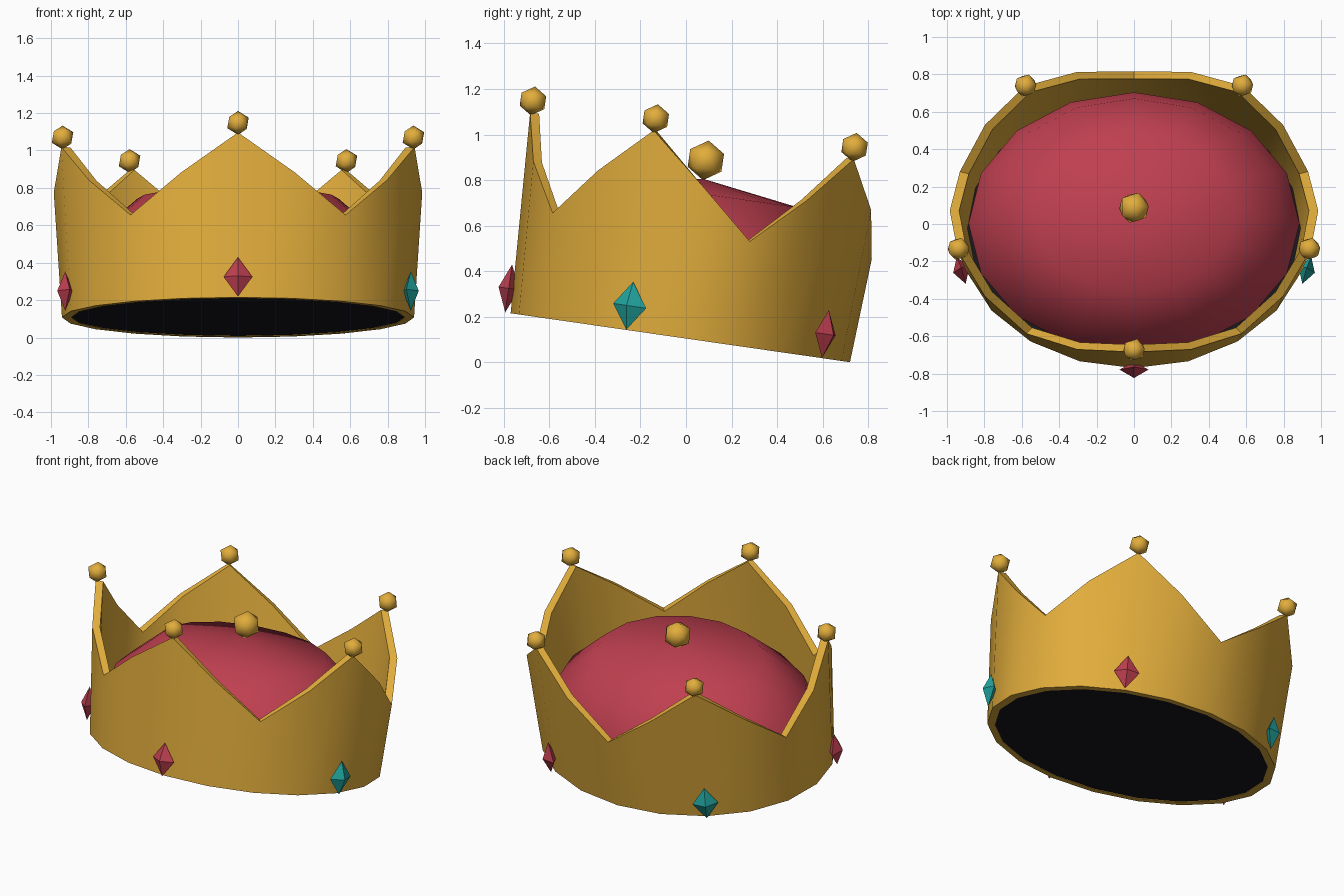
import bpy, bmesh, math
from mathutils import Matrix, Vector

if "Cube" in bpy.data.objects:
    bpy.data.objects.remove(bpy.data.objects["Cube"])

ASPECT = 1.25          # oval: x radius / y radius
SIDES = 20
# (height, outer radius) of the band's top edge
PEAK, MID, VALLEY = (0.885, 0.794), (0.675, 0.788), (0.462, 0.783)
# The whole crown leans backwards
TILT = Matrix.Translation((0, -0.025, 0.1075)) @ Matrix.Rotation(math.radians(-8.2), 4, 'X')


def material(name, rgb):
    m = bpy.data.materials.new(name)
    m.diffuse_color = (*rgb, 1)
    m.use_nodes = True
    m.node_tree.nodes["Principled BSDF"].inputs["Base Color"].default_value = m.diffuse_color
    return m


GOLD = material("gold", (0.76, 0.42, 0.045))
RED = material("ruby red", (0.52, 0.05, 0.08))
TEAL = material("teal", (0.015, 0.37, 0.34))
BLACK = material("black", (0.009, 0.009, 0.012))


def oval(angle, r, z):
    """Point on the oval; angle 0 is the front, 90 degrees is +x."""
    return Vector((r * ASPECT * math.sin(angle), -r * math.cos(angle), z))


def finish(name, bm, mat, smooth=0, local=Matrix.Identity(4)):
    bmesh.ops.recalc_face_normals(bm, faces=bm.faces)
    me = bpy.data.meshes.new(name)
    bm.to_mesh(me)
    bm.free()
    me.materials.append(mat)
    ob = bpy.data.objects.new(name, me)
    bpy.context.collection.objects.link(ob)
    ob.matrix_world = TILT @ local
    if smooth:
        bpy.ops.object.select_all(action='DESELECT')
        ob.select_set(True)
        bpy.context.view_layer.objects.active = ob
        bpy.ops.object.shade_smooth_by_angle(angle=math.radians(smooth))
    return ob


# Flared band with five points
bm = bmesh.new()
base, thick = 0.753, 0.04
tops = [PEAK, MID, VALLEY, MID]
columns = []
for i in range(SIDES):
    a = math.tau * i / SIDES
    top, r = tops[i % 4]
    columns.append([bm.verts.new(oval(a, rr, z)) for rr, z in
                    ((base, 0), (r, top), (r - thick, top), (base - thick, 0))])
for i in range(SIDES):
    p, q = columns[i], columns[(i + 1) % SIDES]
    for k in range(4):
        n = (k + 1) % 4
        bm.faces.new((p[k], q[k], q[n], p[n]))
finish("crown_band", bm, GOLD, smooth=40)

# Dark underside
bm = bmesh.new()
bm.faces.new([bm.verts.new(oval(math.tau * i / SIDES, 0.713, 0.003)) for i in range(SIDES)])
bmesh.ops.solidify(bm, geom=bm.faces[:], thickness=0.008)
finish("underside", bm, BLACK)

# Padded cap: shallow cone top with rounded-off shoulders
bm = bmesh.new()
CAP_SIDES = 16
rings = [[bm.verts.new(oval(math.tau * i / CAP_SIDES, 0.708 * f, z)) for i in range(CAP_SIDES)]
         for f, z in ((1, 0.20), (0.91, 0.41), (0.61, 0.64))]
apex = bm.verts.new((0, 0, 0.705))
for i in range(CAP_SIDES):
    j = (i + 1) % CAP_SIDES
    for lo, hi in zip(rings, rings[1:]):
        bm.faces.new((lo[i], lo[j], hi[j], hi[i]))
    bm.faces.new((rings[-1][i], rings[-1][j], apex))
finish("cap", bm, RED, smooth=80)


def bead(name, pos, r):
    bm = bmesh.new()
    bmesh.ops.create_icosphere(bm, subdivisions=1, radius=r)
    finish(name, bm, GOLD, smooth=50, local=Matrix.Translation(pos))


def gem(name, angle, mat):
    bm = bmesh.new()
    bmesh.ops.create_cone(bm, segments=4, radius1=1, radius2=0, depth=1, cap_ends=False,
                          matrix=Matrix.Translation((0, 0, 0.5)))
    bmesh.ops.create_cone(bm, segments=4, radius1=0, radius2=1, depth=1, cap_ends=False,
                          matrix=Matrix.Translation((0, 0, -0.5)))
    bmesh.ops.remove_doubles(bm, verts=bm.verts, dist=0.001)
    # put the corners on the axes
    v = min(bm.verts, key=lambda w: abs(w.co.z))
    bmesh.ops.rotate(bm, verts=bm.verts,
                     matrix=Matrix.Rotation(-math.atan2(v.co.y, v.co.x), 3, 'Z'))
    bmesh.ops.scale(bm, verts=bm.verts, vec=(0.077, 0.045, 0.106))
    finish(name, bm, mat, local=Matrix.Translation(oval(angle, 0.777, 0.107))
           @ Matrix.Rotation(angle, 4, 'Z'))


# Beads on the points, gems below them, and the cap button
for i in range(5):
    a = math.tau * i / 5
    bead(f"point_bead_{i + 1}", oval(a, 0.789, 0.937), 0.064)
    gem(f"gem_{i + 1}", a, TEAL if i % 2 else RED)
bead("cap_button", (0, 0, 0.787), 0.088)
